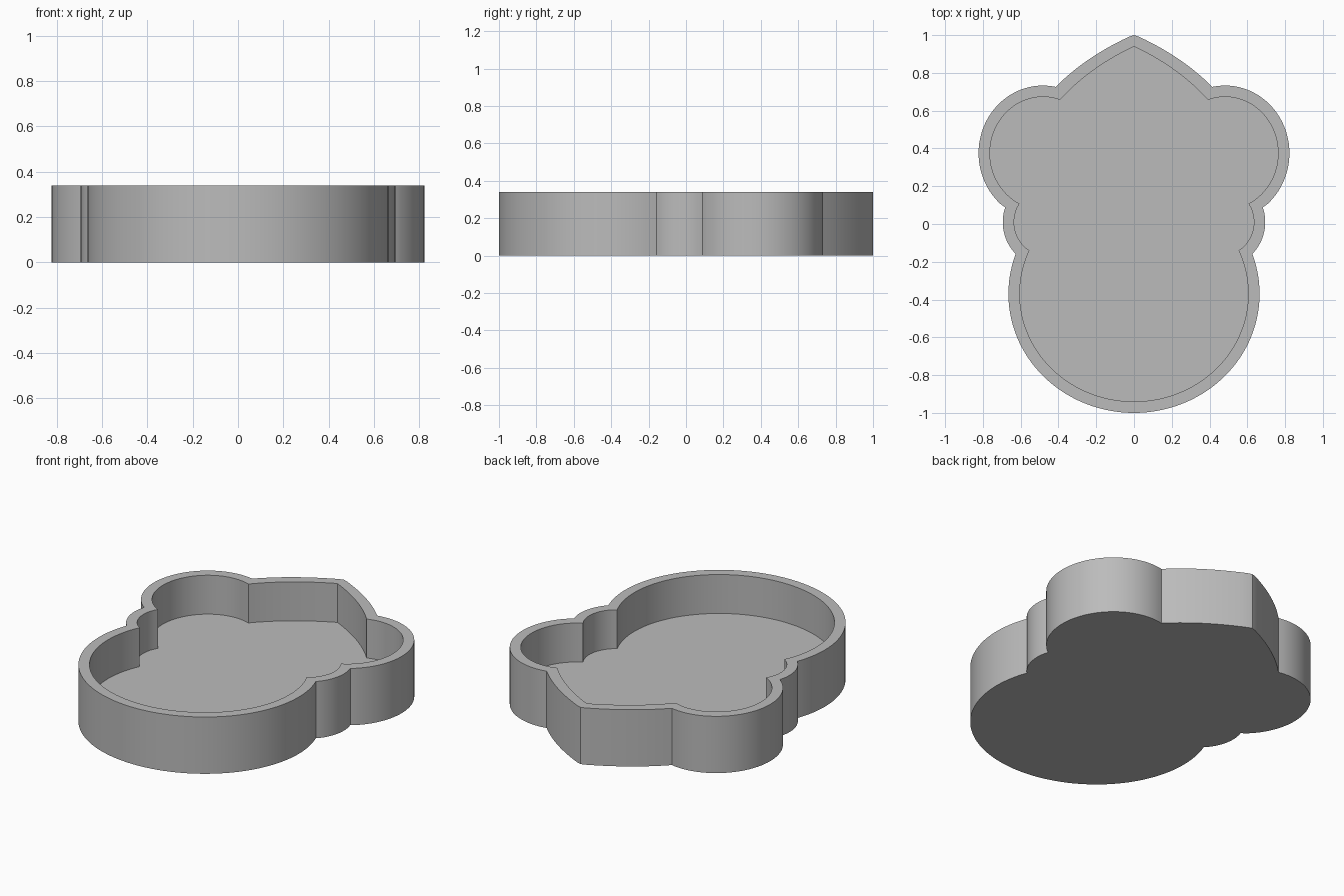
import bpy, bmesh, math

cube = bpy.data.objects.get("Cube")
if cube:
    bpy.data.objects.remove(cube, do_unlink=True)

HEIGHT, FLOOR, WALL = 0.34, 0.107, 0.06


def arc(cx, cy, rx, ry, y0, y1, n, start_inside=False):
    """Points on an ellipse from height y0 down to y1, last one left out."""
    a0, a1 = math.asin((y0 - cy) / ry), math.asin((y1 - cy) / ry)
    if start_inside:
        a0 = math.pi - a0
    angles = [a0 + (a1 - a0) * i / n for i in range(n)]
    return [(cx + rx * math.cos(a), cy + ry * math.sin(a)) for a in angles]


def bend(p, c, q, n):
    """Quadratic curve from p to q, last point left out."""
    return [tuple((1 - t) ** 2 * a + 2 * t * (1 - t) * b + t * t * d
                  for a, b, d in zip(p, c, q))
            for t in (i / n for i in range(n))]


def outline(inset, crown, joints):
    """Closed outline: pointed crown, round lobe, small bump, large bowl."""
    tip, start, control, end = crown
    top, middle, low = joints
    half = [tip] + bend(start, control, end, 14)
    half += arc(0.482, 0.375, 0.341 - inset, 0.358 - inset, top, middle, 40, True)
    half += arc(0.453, 0.01, 0.242 - inset, 0.242 - inset, middle, low, 12)
    half += arc(0, -0.37, 0.665 - inset, 0.63 - inset, low, -1 + inset, 40)
    bottom = [(0, -1 + inset)]
    return half + bottom + [(-x, y) for x, y in reversed(half[1:])]


outer = outline(0, [(0, 1), (0.025, 0.992), (0.26, 0.883), (0.414, 0.726)],
                (0.726, 0.088, -0.158))
inner = outline(WALL, [(0, 0.94), (0.006, 0.937), (0.24, 0.825), (0.392, 0.657)],
                (0.657, 0.108, -0.14))

# Tray: base, outer wall, rim, inner wall and floor
bm = bmesh.new()
rings = [[bm.verts.new((x, y, z)) for x, y in pts]
         for pts, z in ((outer, 0), (outer, HEIGHT), (inner, HEIGHT), (inner, FLOOR))]
for a, b in zip(rings, rings[1:]):
    for i in range(len(a)):
        bm.faces.new((a[i - 1], a[i], b[i], b[i - 1]))
bm.faces.new(rings[0])
bm.faces.new(rings[-1])
bmesh.ops.recalc_face_normals(bm, faces=bm.faces)
mesh = bpy.data.meshes.new("tray")
bm.to_mesh(mesh)
bm.free()
tray = bpy.data.objects.new("tray", mesh)
bpy.context.collection.objects.link(tray)

# Plain grey material
grey = bpy.data.materials.new("grey")
grey.use_nodes = True
colour = (0.5, 0.5, 0.5, 1)
grey.diffuse_color = colour
grey.node_tree.nodes["Principled BSDF"].inputs["Base Color"].default_value = colour
mesh.materials.append(grey)

# Smooth curves, sharp corners
bpy.ops.object.select_all(action="DESELECT")
tray.select_set(True)
bpy.context.view_layer.objects.active = tray
bpy.ops.object.shade_smooth_by_angle(angle=math.radians(35))
